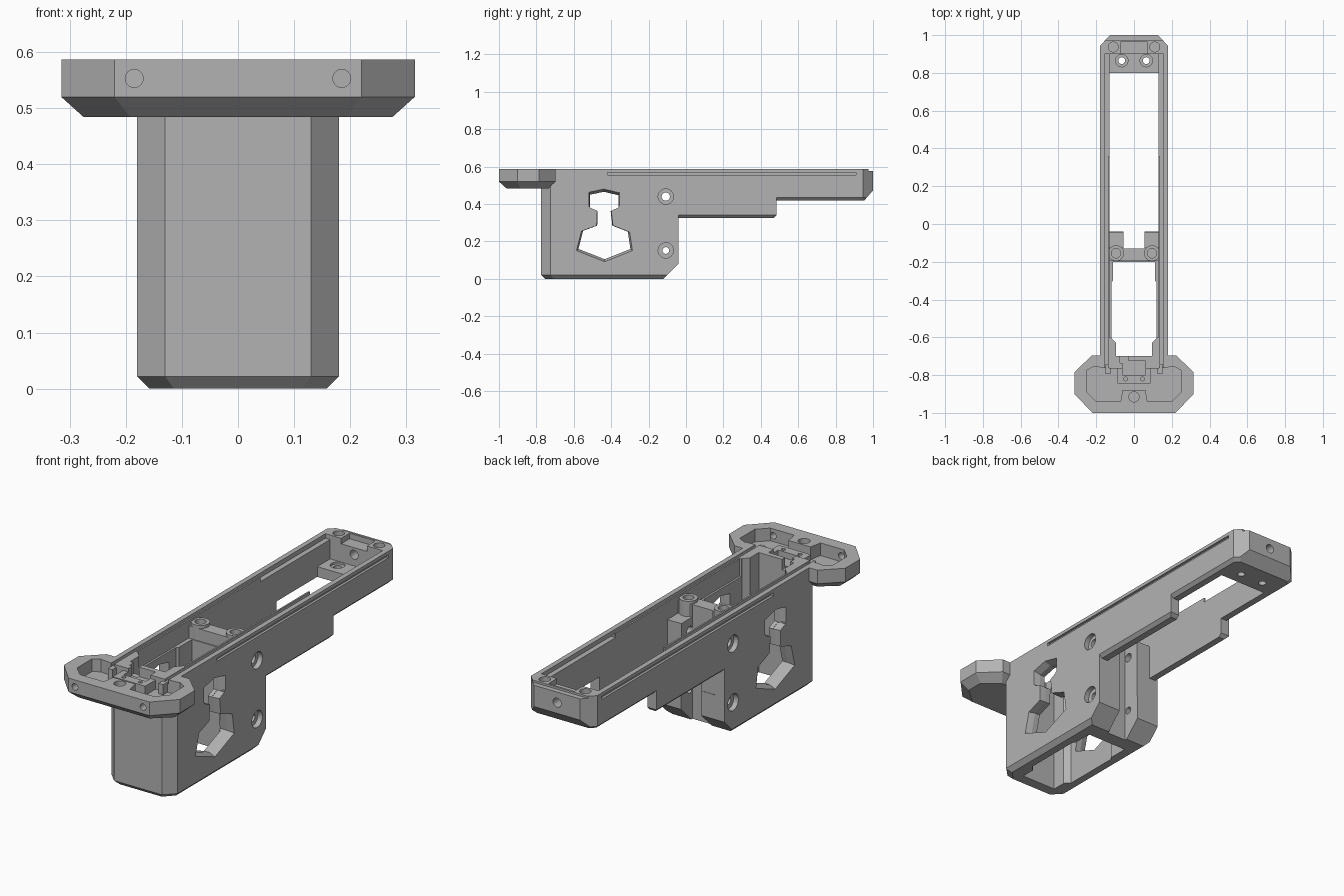
import bpy, bmesh, math
from mathutils import Matrix

if "Cube" in bpy.data.objects:
    bpy.data.objects.remove(bpy.data.objects["Cube"])

grey = bpy.data.materials.new("matte_grey")
grey.use_nodes = True
grey.diffuse_color = (0.45, 0.45, 0.45, 1)
grey.node_tree.nodes["Principled BSDF"].inputs["Base Color"].default_value = (0.45, 0.45, 0.45, 1)

TOP = 0.587
HALF = 0.18


def make(name, bm):
    bmesh.ops.recalc_face_normals(bm, faces=bm.faces)
    mesh = bpy.data.meshes.new(name)
    bm.to_mesh(mesh)
    bm.free()
    mesh.materials.append(grey)
    ob = bpy.data.objects.new(name, mesh)
    bpy.context.collection.objects.link(ob)
    return ob


def loft(name, rings):
    """Closed solid skinned through matching rings of points."""
    bm = bmesh.new()
    loops = [[bm.verts.new(p) for p in ring] for ring in rings]
    n = len(loops[0])
    for a, b in zip(loops, loops[1:]):
        for i in range(n):
            j = (i + 1) % n
            bm.faces.new((a[i], a[j], b[j], b[i]))
    bm.faces.new(loops[0])
    bm.faces.new(loops[-1])
    return make(name, bm)


def box(name, x0, x1, y0, y1, z0, z1):
    plan = [(x0, y0), (x1, y0), (x1, y1), (x0, y1)]
    return loft(name, [[(x, y, z) for x, y in plan] for z in (z0, z1)])


def mirrored(half):
    """Full plan outline from its +x half, listed front to back."""
    return half + [(-x, y) for x, y in reversed(half)]


def upright(name, plan, z0, z1, chamfer=0.0, rise=None):
    """Vertical prism with an optional chamfer round its bottom."""
    if not chamfer:
        return loft(name, [[(x, y, z) for x, y in plan] for z in (z0, z1)])
    hx = max(x for x, y in plan)
    ys = [y for x, y in plan]
    cy, hy = (max(ys) + min(ys)) / 2, (max(ys) - min(ys)) / 2
    low = [(x * (1 - chamfer / hx), cy + (y - cy) * (1 - chamfer / hy), z0) for x, y in plan]
    return loft(name, [low] + [[(x, y, z) for x, y in plan] for z in (z0 + (rise or chamfer), z1)])


def across(name, side, x0=-0.5, x1=0.5):
    return loft(name, [[(x, y, z) for y, z in side] for x in (x0, x1)])


def rod(name, axis, centre, radius, length, sides=32):
    bm = bmesh.new()
    turn = {"x": Matrix.Rotation(math.pi / 2, 4, "Y"),
            "y": Matrix.Rotation(math.pi / 2, 4, "X"), "z": Matrix()}[axis]
    bmesh.ops.create_cone(bm, cap_ends=True, segments=sides, radius1=radius, radius2=radius,
                          depth=length, matrix=Matrix.Translation(centre) @ turn)
    return make(name, bm)


def combine(target, tool, op="DIFFERENCE"):
    mod = target.modifiers.new("combine", "BOOLEAN")
    mod.operation, mod.solver, mod.object = op, "EXACT", tool
    graph = bpy.context.evaluated_depsgraph_get()
    mesh = bpy.data.meshes.new_from_object(target.evaluated_get(graph))
    target.modifiers.clear()
    target.data = mesh
    bpy.data.objects.remove(tool)


# Magazine well, its rear lower corner sloped off
frame = upright("lower_frame", mirrored([(0.13, -0.775), (HALF, -0.725), (HALF, -0.04)]),
                0, TOP, 0.022)
combine(frame, across("slope", [(-0.14, -0.02), (0.05, -0.02), (0.05, 0.17)]))
combine(frame, across("slope_low", [(-0.13, -0.01), (-0.03, -0.01), (-0.03, 0.085)]))

# Stepped rear rails
combine(frame, upright("lower_rail", mirrored([(HALF, -0.3), (HALF, 0.485)]), 0.325, 0.5, 0.016), "UNION")
combine(frame, upright("upper_rail", mirrored([(HALF, -0.3), (HALF, 0.945), (0.125, 1.0)]),
                       0.42, TOP, 0.016), "UNION")
combine(frame, across("rear_slope", [(0.945, 0.41), (1.05, 0.41), (1.05, 0.53)]))

# Front flange
flange_plan = mirrored([(0.22, -1), (0.315, -0.9), (0.315, -0.785), (0.225, -0.697)])
combine(frame, upright("flange", flange_plan, 0.484, TOP, 0.04, 0.036), "UNION")

# Well opening, rail channel and the pivot lugs between them
well = mirrored([(0.095, -0.7), (0.095, -0.63), (0.12, -0.605), (0.12, -0.31), (0.11, -0.3), (0.11, -0.2)])
combine(frame, upright("well_opening", well, -0.2, 1))
for x, y0, y1, z in [(0.13, -0.042, 0.8, 0.2),      # open rail channel
                     (0.13, -0.6, -0.195, 0.5),     # widened well mouth
                     (0.13, -0.2, -0.12, 0.56),     # cross block top
                     (0.13, -0.125, -0.03, 0.5),    # lug tops
                     (0.055, -0.13, 0.05, -0.2),    # slot between lugs
                     (0.13, 0.79, 0.9, 0.47),       # rear recess
                     (0.07, 0.89, 0.965, 0.56)]:    # rear notch
    combine(frame, box("channel", -x, x, y0, y1, z, 1))
combine(frame, box("rear_step", -0.3, 0.3, 0.975, 1.1, 0.577, 1))

# Flange pocket with screw boss and catch housing
pocket = mirrored([(0.07, -0.94), (0.2, -0.94), (0.25, -0.89), (0.25, -0.775), (0.215, -0.755), (0.12, -0.765)])
combine(frame, upright("pocket", pocket, 0.525, 1))
boss = mirrored([(0.075, -0.96), (0.06, -0.88)])
combine(frame, upright("boss", boss, 0.51, TOP), "UNION")
combine(frame, box("housing", -0.088, 0.088, -0.845, -0.74, 0.51, 0.57), "UNION")
combine(frame, box("housing_cavity", -0.06, 0.06, -0.8, -0.725, 0.54, 1))
combine(frame, box("housing_latch_gap", -0.075, -0.03, -0.735, -0.68, 0.535, 1))

# Screw posts on the cross block
for s in (-1, 1):
    combine(frame, rod("post", "z", (s * 0.095, -0.155, 0.49), 0.042, 0.17), "UNION")

# Rail lips, grooves and outer side slots on both sides
for s in (-1, 1):
    def side_box(name, a, b, *rest):
        return box(name, min(s * a, s * b), max(s * a, s * b), *rest)
    combine(frame, side_box("top_groove", 0.138, 0.155, -0.77, 0.37, 0.567, 1))
    combine(frame, side_box("thin_lip", 0.1, 0.155, 0.36, 0.9, 0.565, 1))
    combine(frame, side_box("side_slot", 0.168, 0.25, -0.42, 0.91, 0.555, 0.57))
    combine(frame, side_box("rail_stop", 0.125, 0.15, -0.795, -0.74, 0.515, 0.575), "UNION")

# Side windows with chamfered edges
window = [(-0.52, 0.465), (-0.44, 0.482), (-0.355, 0.462), (-0.355, 0.39), (-0.4, 0.37),
          (-0.39, 0.285), (-0.3, 0.25), (-0.285, 0.15), (-0.435, 0.09), (-0.587, 0.15),
          (-0.56, 0.255), (-0.478, 0.285), (-0.475, 0.37), (-0.52, 0.39)]


def shrunk(k):
    return [(-0.437 + (y + 0.437) * k, 0.28 + (z - 0.28) * k) for y, z in window]


combine(frame, across("window", shrunk(0.92)))
for s in (-1, 1):
    rings = [[(s * x, y, z) for y, z in shrunk(k)] for x, k in ((0.14, 0.9), (0.184, 1.0))]
    combine(frame, loft("window_chamfer", rings))

# Cross pin holes with counterbores
for z, bore in ((0.44, 0.022), (0.152, 0.018)):
    combine(frame, rod("pin_hole", "x", (0, -0.108, z), bore, 0.6))
    for s in (-1, 1):
        combine(frame, rod("counterbore", "x", (s * 0.2, -0.108, z), 0.041, 0.09))

# Screw holes
combine(frame, rod("flange_screw", "z", (0, -0.915, 0.6), 0.027, 0.14))
combine(frame, rod("rear_hole", "y", (0, 0.95, 0.525), 0.022, 0.2))
for s in (-1, 1):
    for name, axis, centre, radius, length in [
            ("post_screw", "z", (s * 0.095, -0.155, 0.6), 0.025, 0.14),
            ("rear_screw", "z", (s * 0.065, 0.865, 0.45), 0.018, 0.3),
            ("rear_sink", "z", (s * 0.065, 0.865, 0.5), 0.033, 0.08),
            ("corner_screw", "z", (s * 0.11, 0.937, 0.6), 0.026, 0.1),
            ("front_screw", "y", (s * 0.185, -0.97, 0.553), 0.016, 0.12),
            ("latch_screw", "z", (s * 0.045, -0.82, 0.57), 0.01, 0.05)]:
        combine(frame, rod(name, axis, centre, radius, length))

# One flat-shaded grey finish
frame.data.name = "lower_frame"
frame.data.materials.clear()
frame.data.materials.append(grey)
for face in frame.data.polygons:
    face.material_index = 0
    face.use_smooth = False
